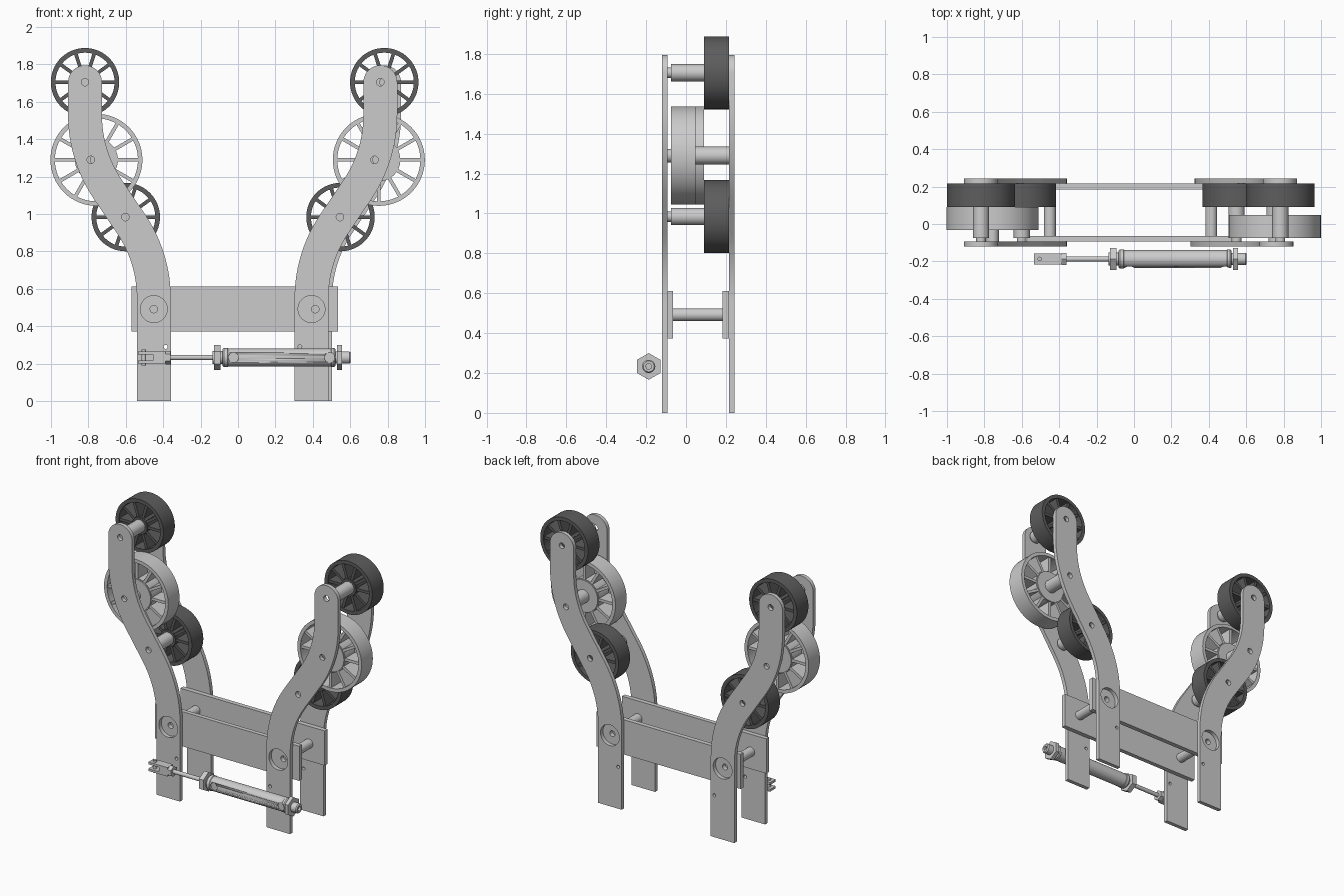
import bpy, bmesh
from math import sin, cos, pi, radians
from mathutils import Matrix, Vector

if "Cube" in bpy.data.objects:
    bpy.data.objects.remove(bpy.data.objects["Cube"])

dark = bpy.data.materials.new("dark_rubber")
dark.diffuse_color = (0.11, 0.11, 0.11, 1)
dark.use_nodes = True
dark.node_tree.nodes["Principled BSDF"].inputs["Base Color"].default_value = dark.diffuse_color


def finish(ob, mat=None):
    bm = bmesh.new()
    bm.from_mesh(ob.data)
    bmesh.ops.remove_doubles(bm, verts=bm.verts, dist=1e-5)
    bmesh.ops.recalc_face_normals(bm, faces=bm.faces)
    bm.to_mesh(ob.data)
    bm.free()
    if mat:
        ob.data.materials.clear()
        ob.data.materials.append(mat)
    bpy.ops.object.select_all(action='DESELECT')
    ob.select_set(True)
    bpy.context.view_layer.objects.active = ob
    bpy.ops.object.shade_smooth_by_angle(angle=radians(30))
    return ob


def circle(x, z, r, n=32):
    return [(x + r * cos(2 * pi * i / n), z + r * sin(2 * pi * i / n)) for i in range(n)]


def plate(name, loops, y0, y1, mat=None):
    """Flat part in the XZ plane: first loop is the outline, the rest are holes."""
    cu = bpy.data.curves.new(name, 'CURVE')
    cu.dimensions = '2D'
    cu.fill_mode = 'BOTH'
    cu.extrude = (y1 - y0) / 2
    for loop in loops:
        sp = cu.splines.new('POLY')
        sp.points.add(len(loop) - 1)
        for p, (x, z) in zip(sp.points, loop):
            p.co = (x, z, 0, 1)
        sp.use_cyclic_u = True
    ob = bpy.data.objects.new(name, cu)
    bpy.context.collection.objects.link(ob)
    ob.rotation_euler.x = pi / 2
    ob.location.y = (y0 + y1) / 2
    bpy.ops.object.select_all(action='DESELECT')
    ob.select_set(True)
    bpy.context.view_layer.objects.active = ob
    bpy.ops.object.convert(target='MESH')
    return finish(bpy.context.view_layer.objects.active, mat)


def rod(name, a, b, r, n=32, mat=None, roll=0):
    """Cylinder or hex prism from point a to point b."""
    a, b = Vector(a), Vector(b)
    d = b - a
    m = (Matrix.Translation((a + b) / 2) @ d.to_track_quat('Z', 'Y').to_matrix().to_4x4()
         @ Matrix.Rotation(roll, 4, 'Z'))
    bm = bmesh.new()
    bmesh.ops.create_cone(bm, cap_ends=True, segments=n, radius1=r, radius2=r, depth=d.length, matrix=m)
    me = bpy.data.meshes.new(name)
    bm.to_mesh(me)
    bm.free()
    ob = bpy.data.objects.new(name, me)
    bpy.context.collection.objects.link(ob)
    return finish(ob, mat)


def lathe_x(name, profile, y, z, n=40):
    """Revolve (x, radius) points about an axis along x."""
    bm = bmesh.new()
    vs = [bm.verts.new((x, y, z + r)) for x, r in profile]
    es = [bm.edges.new(p) for p in zip(vs, vs[1:])]
    bmesh.ops.spin(bm, geom=vs + es, cent=(0, y, z), axis=(1, 0, 0), angle=2 * pi, steps=n)
    me = bpy.data.meshes.new(name)
    bm.to_mesh(me)
    bm.free()
    ob = bpy.data.objects.new(name, me)
    bpy.context.collection.objects.link(ob)
    return finish(ob)


def arm(name, x0, s, y0, y1):
    """S-curved arm with rounded top; s is the outward side."""
    w, R, A, z0, dx, z_top = 0.0905, 0.71, radians(34), 0.55, 0.368, 1.705
    path = [(0, 0, 0)]
    n = 12
    for i in range(n + 1):
        t = A * i / n
        path.append((R * (1 - cos(t)), z0 + R * sin(t), t))
    for i in range(n + 1):
        t = A * (1 - i / n)
        path.append((dx - R * (1 - cos(t)), z0 + 0.98 - R * sin(t), t))
    outer = [(u - w * cos(t), z + w * sin(t)) for u, z, t in path]
    inner = [(u + w * cos(t), z - w * sin(t)) for u, z, t in path]
    cap = [(dx - w * cos(pi * i / 20), z_top + w * sin(pi * i / 20)) for i in range(21)]
    loops = [outer + cap + inner[::-1]]
    for u, z, r in ((0, .492, .072), (.152, .984, .02), (.337, 1.29, .02),
                    (dx, z_top, .02), (-.063, .29, .011)):
        loops.append(circle(u, z, r))
    plate(name, [[(x0 + s * u, z) for u, z in l] for l in loops], y0, y1)


def wheel(name, x, z, r, rim, hub, spokes, y0, y1, mat=None):
    plate(name + "_rim", [circle(x, z, r, 64), circle(x, z, r - rim, 64)], y0, y1, mat)
    # spoked web with wedge windows
    loops = [circle(x, z, r - rim * 0.5, 64)]
    step, half = 2 * pi / spokes, 0.0095
    for k in range(spokes):
        w = []
        for rad, order in ((r - rim, 1), (hub, -1)):
            a0, a1 = half / rad, step - half / rad
            w += [(x + rad * cos(k * step + a0 + (a1 - a0) * i / 5),
                   z + rad * sin(k * step + a0 + (a1 - a0) * i / 5)) for i in range(6)][::order]
        loops.append(w)
    plate(name + "_spokes", loops, y0 + 0.008, y1 - 0.008, mat)
    rod(name + "_hub", (x, y0, z), (x, y1, z), hub * 0.96, 40, mat)


F0, F1, B0, B1 = -0.121, -0.094, 0.216, 0.243   # front and back arm planes

# arms
arm("front_left_arm", -0.45, -1, F0, F1)
arm("back_left_arm", -0.45, -1, B0, B1)
arm("front_right_arm", 0.393, 1, F0, F1)
arm("back_right_arm", 0.413, 1, B0, B1)

# cross beams and the axles between them
for side, y0, y1 in (("front", F1, -0.064), ("back", 0.184, B0)):
    plate(side + "_cross_beam",
          [[(-.57, .372), (.535, .372), (.535, .612), (-.57, .612)],
           circle(-.45, .492, .02), circle(.413, .492, .02)], y0, y1)
for side, x in (("left", -.45), ("right", .413)):
    rod(side + "_pivot_axle", (x, -.064, .492), (x, .184, .492), .032)

# wheels, spacers and pins: dark drive wheels near the back, light rollers near the front
for side, upper, mid, lower, ry in (("left", -.818, -.757, -.60, -.033),
                                    ("right", .782, .753, .548, -.075)):
    for lvl, x, z in (("upper", upper, 1.705), ("lower", lower, .984)):
        nm = side + "_" + lvl
        wheel(nm + "_wheel", x, z, .183, .025, .06, 10, .091, B0, dark)
        rod(nm + "_spacer", (x, -.074, z), (x, .091, z), .043)
        rod(nm + "_pin", (x, F1, z), (x, -.074, z), .026)
    wheel(side + "_roller", mid, 1.29, .246, .024, .115, 12, ry, ry + .123)
    rod(side + "_roller_spacer", (mid, ry + .123, 1.29), (mid, B0, 1.29), .045)
    rod(side + "_roller_pin", (mid, F1, 1.29), (mid, ry, 1.29), .034)

# air cylinder barrel with end necks
Y, Z = -0.187, 0.233
barrel = lathe_x("cylinder_barrel", [(-.135, 0), (-.135, .034), (-.083, .034), (-.083, .045), (-.076, .051),
                 (-.056, .051), (-.053, .048), (.497, .048), (.50, .051), (.514, .051), (.521, .045),
                 (.521, .033), (.595, .033), (.602, .027), (.602, .014), (.57, .014), (.57, 0)], Y, Z)
# ports cut into the barrel front
for x in (-.024, .49):
    cut = rod("port_cutter", (x, -.30, Z), (x, -.222, Z), .027)
    cut.hide_render = True
    md = barrel.modifiers.new("port", 'BOOLEAN')
    md.operation = 'DIFFERENCE'
    md.object = cut
    bpy.context.view_layer.objects.active = barrel
    bpy.ops.object.modifier_apply(modifier=md.name)
    bpy.data.objects.remove(cut)

# hex nuts
for nm, x0, x1, r in (("front_nut", -.128, -.094, .067), ("rear_nut", .53, .556, .067),
                      ("rod_nut", -.388, -.36, .036)):
    nut = rod(nm, (x0, Y, Z), (x1, Y, Z), r, 6)
    top = max(v.co.z for v in nut.data.vertices)
    if top < Z + r * 0.95:   # keep a corner pointing up
        nut.data.transform(Matrix.Translation((0, Y, Z)) @ Matrix.Rotation(pi / 6, 4, 'X')
                           @ Matrix.Translation((0, -Y, -Z)))

# piston rod, clevis fork and clevis pin
rod("piston_rod", (-.43, Y, Z), (-.128, Y, Z), .014)
plate("clevis_fork", [[(-.535, Z - .031), (-.388, Z - .031), (-.388, Z + .031), (-.535, Z + .031),
                       (-.535, Z + .015), (-.455, Z + .015), (-.455, Z - .015), (-.535, Z - .015)]],
      Y - .03, Y + .03)
rod("clevis_pin", (-.504, Y, Z - .043), (-.504, Y, Z + .043), .012)
